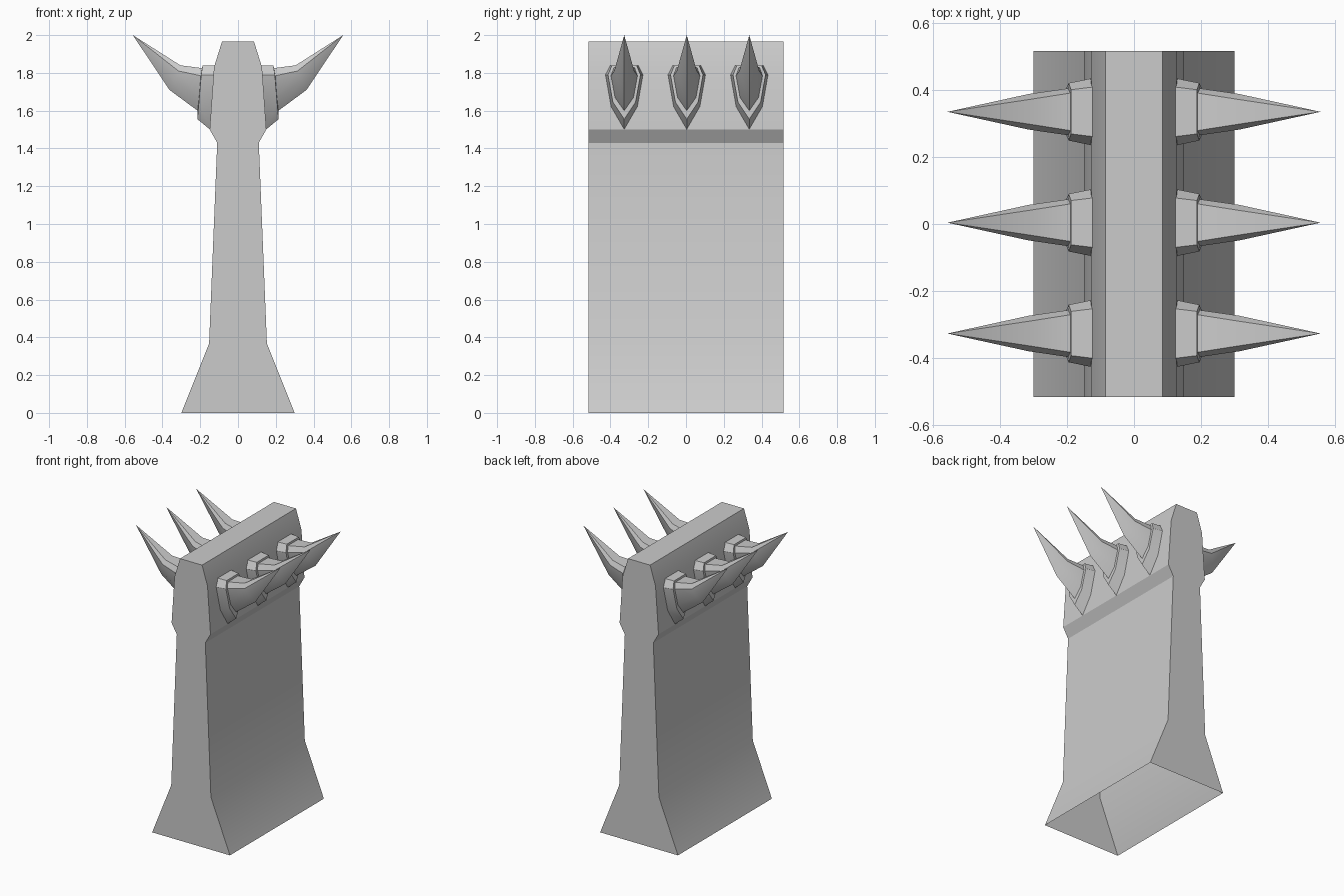
import bpy, bmesh, math

if "Cube" in bpy.data.objects:
    bpy.data.objects.remove(bpy.data.objects["Cube"])

stone = bpy.data.materials.new("grey stone")
stone.diffuse_color = (0.6, 0.6, 0.6, 1)
stone.use_nodes = True
stone.node_tree.nodes["Principled BSDF"].inputs["Base Color"].default_value = stone.diffuse_color


def make_object(name, bm):
    bmesh.ops.recalc_face_normals(bm, faces=bm.faces)
    mesh = bpy.data.meshes.new(name)
    bm.to_mesh(mesh)
    bm.free()
    mesh.materials.append(stone)
    mesh.shade_smooth()
    mesh.set_sharp_from_angle(angle=math.radians(30))
    obj = bpy.data.objects.new(name, mesh)
    bpy.context.collection.objects.link(obj)
    return obj


# Wall: flared profile extruded along y, open underneath
half = [(0.30, 0), (0.153, 0.367), (0.11, 1.43), (0.15, 1.50), (0.127, 1.83), (0.085, 1.965)]
profile = half + [(-x, z) for x, z in reversed(half)]
bm = bmesh.new()
front, back = [[bm.verts.new((x, y, z)) for x, z in profile] for y in (-0.517, 0.517)]
bm.faces.new(front)
bm.faces.new(back[::-1])
for i in range(len(profile) - 1):
    bm.faces.new((front[i], back[i], back[i + 1], front[i + 1]))
make_object("wall", bm)

# Spike rings, half outlines from top to bottom point: wall, collar, spike base, middle
RINGS = [
    [(0.122, 0.074, 1.84), (0.126, 0.100, 1.79), (0.138, 0.070, 1.62), (0.148, 0, 1.50)],
    [(0.188, 0.066, 1.838), (0.195, 0.086, 1.79), (0.207, 0.060, 1.645), (0.215, 0, 1.555)],
    [(0.190, 0.056, 1.825), (0.197, 0.070, 1.785), (0.206, 0.049, 1.67), (0.214, 0, 1.60)],
    [(0.305, 0.038, 1.84), (0.315, 0.053, 1.81), (0.340, 0.034, 1.755), (0.363, 0, 1.71)],
]
TIP = (0.557, 0, 2.0)


def make_spike(name, y):
    bm = bmesh.new()
    loops = []
    for ring in RINGS:
        pts = ring + [(a, -b, c) for a, b, c in reversed(ring[:-1])]
        loops.append([bm.verts.new(p) for p in pts])
    n = len(loops[0])
    for a, b in zip(loops, loops[1:]):
        for i in range(n):
            j = (i + 1) % n
            bm.faces.new((a[i], a[j], b[j], b[i]))
    tip = bm.verts.new(TIP)
    for i in range(n):
        bm.faces.new((loops[-1][i], loops[-1][(i + 1) % n], tip))
    obj = make_object(name, bm)
    obj.location.y = y
    # Matching spike on the other side of the wall
    obj.modifiers.new("mirror", "MIRROR").use_mirror_merge = False


# Three spike pairs along the wall
for i in (-1, 0, 1):
    make_spike(f"spike_pair_{i + 2}", 0.004 + 0.331 * i)
